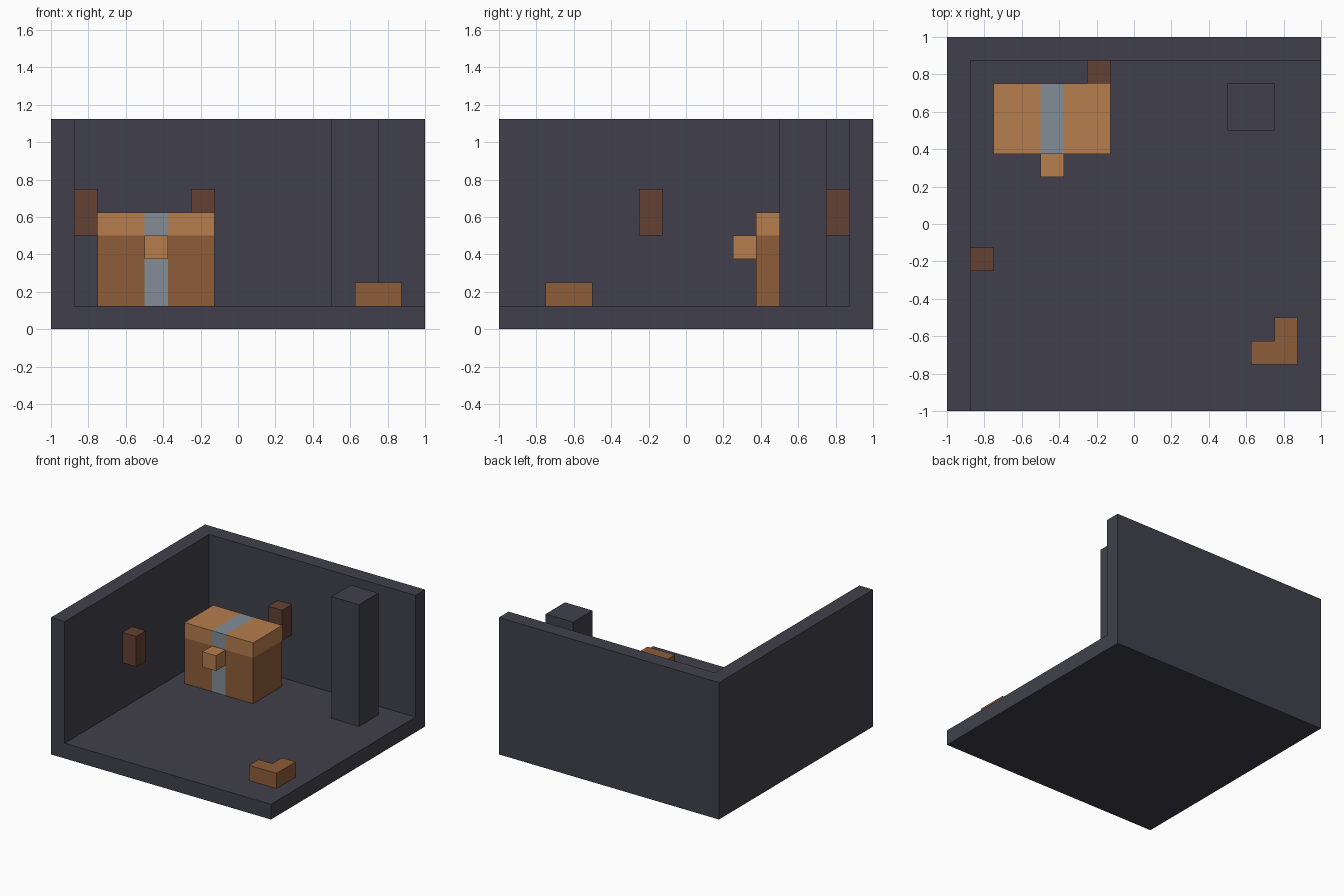
import bpy, bmesh
from mathutils import Vector

if "Cube" in bpy.data.objects:
    bpy.data.objects.remove(bpy.data.objects["Cube"], do_unlink=True)

U = 0.125  # module on which every part is laid out


def material(name, rgb):
    """Flat material from 0-255 display values, converted to linear."""
    lin = [(c / 255 / 12.92) if c < 11 else ((c / 255 + 0.055) / 1.055) ** 2.4 for c in rgb]
    m = bpy.data.materials.new(name)
    m.use_nodes = True
    m.diffuse_color = (*lin, 1)
    m.node_tree.nodes["Principled BSDF"].inputs["Base Color"].default_value = (*lin, 1)
    return m


stone = material("dark_stone", (65, 64, 76))
light_wood = material("light_wood", (182, 125, 77))
mid_wood = material("mid_wood", (141, 92, 56))
dark_wood = material("dark_wood", (101, 65, 52))
metal = material("grey_metal", (131, 141, 150))


def prism(name, outline, z0, z1, mat):
    """Extrude a flat outline (in modules) from z0 to z1."""
    bm = bmesh.new()
    base = bm.faces.new([bm.verts.new((x * U, y * U, z0 * U)) for x, y in outline])
    top = bmesh.ops.extrude_face_region(bm, geom=[base])["geom"]
    bmesh.ops.translate(bm, vec=(0, 0, (z1 - z0) * U),
                        verts=[v for v in top if isinstance(v, bmesh.types.BMVert)])
    bmesh.ops.recalc_face_normals(bm, faces=bm.faces[:])
    mesh = bpy.data.meshes.new(name)
    bm.to_mesh(mesh)
    bm.free()
    mesh.materials.append(mat)
    obj = bpy.data.objects.new(name, mesh)
    bpy.context.collection.objects.link(obj)
    return obj


def box(name, x, y, z, mat):
    return prism(name, [(x[0], y[0]), (x[1], y[0]), (x[1], y[1]), (x[0], y[1])], *z, mat)


def add_strap(obj, x0, x1, mat):
    """Cut a band between two x positions and colour it."""
    obj.data.materials.append(mat)
    bm = bmesh.new()
    bm.from_mesh(obj.data)
    for x in (x0 * U, x1 * U):
        bmesh.ops.bisect_plane(bm, geom=bm.verts[:] + bm.edges[:] + bm.faces[:],
                               plane_co=Vector((x, 0, 0)), plane_no=Vector((1, 0, 0)))
    for f in bm.faces:
        if x0 * U < f.calc_center_median().x < x1 * U:
            f.material_index = 1
    bm.to_mesh(obj.data)
    bm.free()


# Room corner: a solid block hollowed out, leaving floor and two walls
room = box("room", (-8, 8), (-8, 8), (0, 9), stone)
cutter = box("room_cutter", (-7, 10), (-10, 7), (1, 11), stone)
cutter.hide_render = True
cut = room.modifiers.new("hollow", "BOOLEAN")
cut.operation = "DIFFERENCE"
cut.solver = "EXACT"
cut.object = cutter
bpy.context.view_layer.objects.active = room
bpy.ops.object.modifier_apply(modifier=cut.name)
bpy.data.objects.remove(cutter, do_unlink=True)

# Pillar
box("pillar", (4, 6), (4, 6), (1, 9), stone)

# Chest with a metal strap running over body and lid
body = box("chest_body", (-6, -1), (3, 6), (1, 4), mid_wood)
lid = box("chest_lid", (-6, -1), (3, 6), (4, 5), light_wood)
for part in (body, lid):
    add_strap(part, -4, -3, metal)
box("chest_latch", (-4, -3), (2, 3), (3, 4), light_wood)

# Wall torches
box("back_torch", (-2, -1), (6, 7), (4, 6), dark_wood)
box("side_torch", (-7, -6), (-2, -1), (4, 6), dark_wood)

# L-shaped wooden scrap on the floor
prism("wood_scrap", [(5, -6), (7, -6), (7, -4), (6, -4), (6, -5), (5, -5)], 1, 2, mid_wood)
